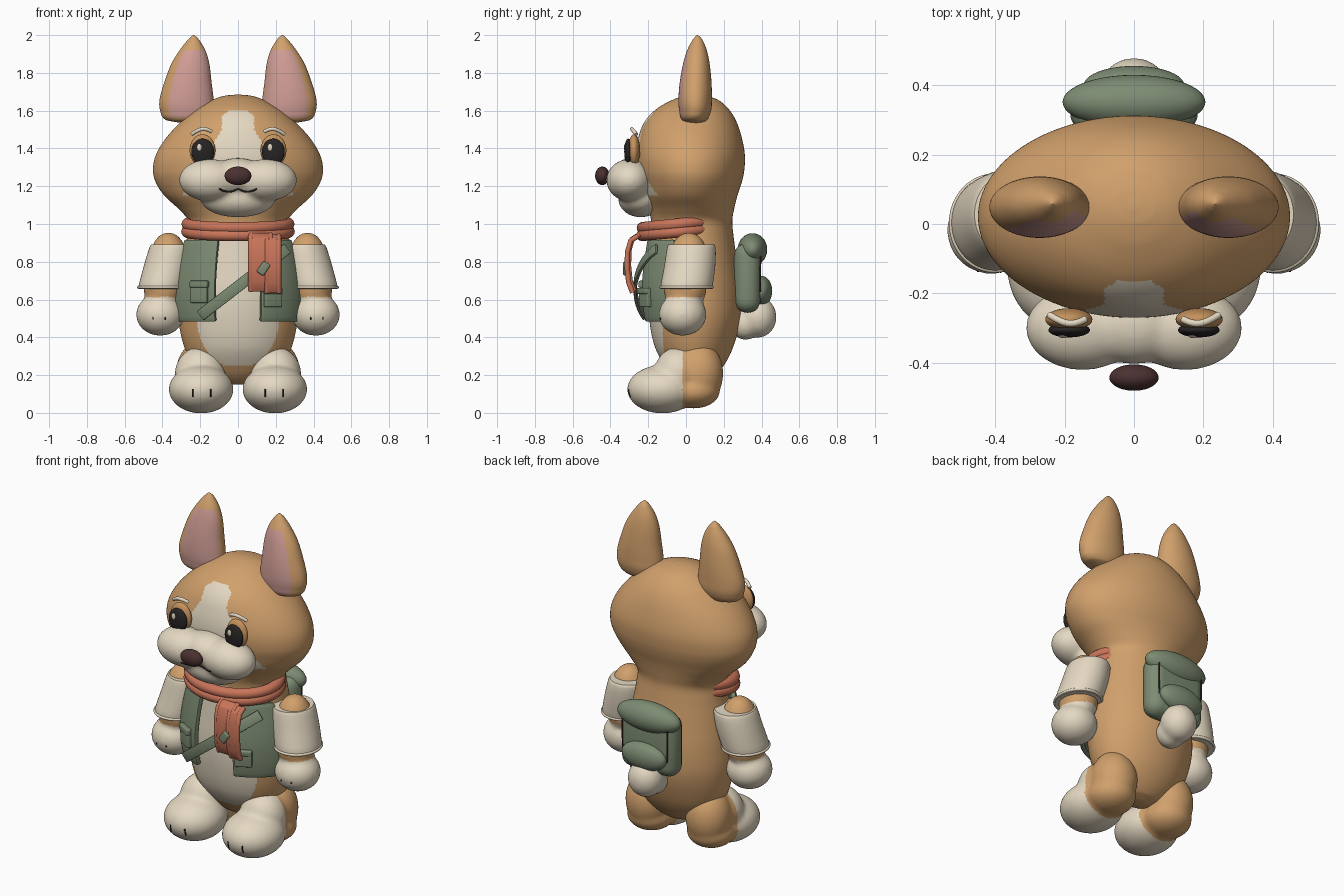
import bpy, bmesh, math
from mathutils import Matrix, Vector

cube = bpy.data.objects.get("Cube")
if cube:
    bpy.data.objects.remove(cube)


def material(name, rgb):
    m = bpy.data.materials.new(name)
    m.use_nodes = True
    m.diffuse_color = (*rgb, 1)
    m.node_tree.nodes["Principled BSDF"].inputs["Base Color"].default_value = (*rgb, 1)
    return m


FUR = material("tan_fur", (.64, .355, .15))
CREAM = material("cream", (.78, .69, .54))
GREEN = material("sage_green", (.205, .26, .17))
RED = material("brick_red", (.58, .175, .10))
PINK = material("ear_pink", (.63, .335, .30))
NOSE = material("nose_brown", (.07, .03, .03))
DARK = material("eye_black", (.02, .017, .017))
AMBER = material("eye_rim_tan", (.56, .29, .11))


def finish(name, mesh, mats, rule=None):
    """Link a mesh, shade it and colour its faces by a rule on the face centre."""
    ob = bpy.data.objects.new(name, mesh)
    bpy.context.collection.objects.link(ob)
    mesh.materials.clear()
    for m in mats:
        mesh.materials.append(m)
    for p in mesh.polygons:
        p.material_index = int(bool(rule and rule(p.center)))
    bpy.ops.object.select_all(action='DESELECT')
    ob.select_set(True)
    bpy.context.view_layer.objects.active = ob
    bpy.ops.object.shade_smooth_by_angle(angle=math.radians(40))
    return ob


def to_mesh(bm, name):
    mesh = bpy.data.meshes.new(name)
    bmesh.ops.recalc_face_normals(bm, faces=bm.faces)
    bm.to_mesh(mesh)
    bm.free()
    return mesh


def baked(data, setup=None):
    """Evaluate a temporary object with its modifiers into a plain mesh."""
    tmp = bpy.data.objects.new("temporary", data)
    bpy.context.collection.objects.link(tmp)
    if setup:
        setup(tmp)
    dg = bpy.context.evaluated_depsgraph_get()
    mesh = bpy.data.meshes.new_from_object(tmp.evaluated_get(dg))
    bpy.data.objects.remove(tmp)
    return mesh


def blob(bm, centre, radii):
    mat = Matrix.Translation(centre) @ Matrix.Diagonal((*radii, 1))
    bmesh.ops.create_uvsphere(bm, u_segments=40, v_segments=24, radius=1, matrix=mat)


def ellipsoid(name, centre, radii, mat):
    bm = bmesh.new()
    blob(bm, centre, radii)
    return finish(name, to_mesh(bm, name), [mat])


def fused(name, blobs, mats, rule=None):
    """Ellipsoids melted into one soft form."""
    bm = bmesh.new()
    for centre, radii in blobs:
        blob(bm, centre, radii)

    def setup(ob):
        r = ob.modifiers.new("melt", 'REMESH')
        r.mode, r.voxel_size = 'VOXEL', .011
        s = ob.modifiers.new("soften", 'SMOOTH')
        s.factor, s.iterations = .5, 16
    return finish(name, baked(to_mesh(bm, name), setup), mats, rule)


def section(rows, z):
    """Smoothly interpolated (centre x, half width, front y, back y) at a height."""
    i = max(k for k in range(len(rows) - 1) if rows[k][0] <= z or k == 0)
    a, b = rows[i], rows[i + 1]
    p, q = rows[max(i - 1, 0)], rows[min(i + 2, len(rows) - 1)]
    h = b[0] - a[0]
    u = min(max((z - a[0]) / h, 0), 1)
    out = []
    for k in range(1, 5):
        ma = (b[k] - p[k]) / (b[0] - p[0]) * h
        mb = (q[k] - a[k]) / (q[0] - a[0]) * h
        out.append((2*u**3 - 3*u*u + 1) * a[k] + (u**3 - 2*u*u + u) * ma
                   + (3*u*u - 2*u**3) * b[k] + (u**3 - u*u) * mb)
    return out


def ring_point(rows, z, ang, off=0):
    cx, w, f, b = section(rows, z)
    return Vector((cx + (w + off) * math.sin(ang),
                   (f + b) / 2 - ((b - f) / 2 + off) * math.cos(ang), z))


def loft(name, rows, n, steps, mats, rule=None):
    zs = [a[0] + (b[0] - a[0]) * k / steps for a, b in zip(rows, rows[1:]) for k in range(steps)]
    bm = bmesh.new()
    rings = [[bm.verts.new(ring_point(rows, z, 2 * math.pi * k / n)) for k in range(n)]
             for z in zs + [rows[-1][0]]]
    for r, t in zip(rings, rings[1:]):
        for k in range(n):
            bm.faces.new((r[k], r[(k + 1) % n], t[(k + 1) % n], t[k]))
    bm.faces.new(rings[0])
    bm.faces.new(rings[-1])
    return finish(name, to_mesh(bm, name), mats, rule)


def sheet(name, grid, thick, mat):
    """A grid of points thickened into cloth."""
    bm = bmesh.new()
    vs = [[bm.verts.new(p) for p in row] for row in grid]
    for r, t in zip(vs, vs[1:]):
        for k in range(len(r) - 1):
            bm.faces.new((r[k], r[k + 1], t[k + 1], t[k]))

    def setup(ob):
        s = ob.modifiers.new("thickness", 'SOLIDIFY')
        s.thickness, s.offset = thick, 0
        b = ob.modifiers.new("soft_edge", 'BEVEL')
        b.width, b.segments = thick * .25, 2
    return finish(name, baked(to_mesh(bm, name), setup), [mat])


def tube(name, pts, r, mat, cyclic=False):
    cu = bpy.data.curves.new(name, 'CURVE')
    cu.dimensions, cu.bevel_depth, cu.bevel_resolution = '3D', r, 5
    cu.use_fill_caps = True
    sp = cu.splines.new('POLY')
    sp.points.add(len(pts) - 1)
    for q, p in zip(sp.points, pts):
        q.co = (*p, 1)
    sp.use_cyclic_u = cyclic
    return finish(name, baked(cu), [mat])


def box(name, centre, size, turn, mat, bevel, axis='Z'):
    bm = bmesh.new()
    bmesh.ops.create_cube(bm, size=1, matrix=Matrix.Translation(centre)
                          @ Matrix.Rotation(turn, 4, axis) @ Matrix.Diagonal((*size, 1)))
    bmesh.ops.bevel(bm, geom=bm.edges[:], offset=bevel, segments=5, profile=.5, affect='EDGES')
    return finish(name, to_mesh(bm, name), [mat])


def front_of(ob, x, z):
    bpy.context.view_layer.update()
    hit, p, _, _ = ob.ray_cast((x, -2, z), (0, 1, 0))
    return p if hit else Vector((x, -.3, z))


# Body and head in one lofted skin
body = [(z, 0, w, f, b) for z, w, f, b in (
    (.15, .03, .02, .08), (.17, .12, -.04, .13), (.25, .23, -.11, .2), (.35, .285, -.165, .25),
    (.5, .315, -.195, .29), (.65, .31, -.2, .29), (.8, .29, -.19, .27), (.95, .265, -.18, .25),
    (1.02, .265, -.185, .245), (1.08, .315, -.2, .255), (1.15, .39, -.23, .272),
    (1.22, .435, -.25, .295), (1.28, .45, -.265, .308), (1.36, .437, -.27, .312),
    (1.45, .385, -.255, .297), (1.54, .303, -.22, .268), (1.61, .22, -.155, .225),
    (1.66, .13, -.065, .165), (1.68, .065, .0, .1), (1.685, .01, .04, .06))]


def pale(c):
    belly = abs(c.x / .225) ** 2.5 + abs((c.z - .62) / .375) ** 2.5 < 1
    half = .085 + max(0, 1.5 - c.z) * .6 - max(0, c.z - 1.57) * 1.2
    return c.y < 0 and (belly or (1.15 < c.z < 1.6 and abs(c.x) < half))


loft("body_and_head", body, 256, 8, [FUR, CREAM], pale)

# Muzzle, nose and mouth
muzzle = fused("muzzle", [((s * .148, -.3, 1.232), (.165, .122, .112)) for s in (1, -1)]
               + [((0, -.285, 1.25), (.15, .12, .1)), ((0, -.24, 1.135), (.2, .12, .1))], [CREAM])
ellipsoid("nose", (0, -.443, 1.255), (.071, .038, .049), NOSE)
mouth = [front_of(muzzle, k / 120, 1.186 - .015 * math.sin(abs(k) / 12 * math.pi)) for k in range(-12, 13)]
tube("mouth", mouth, .005, DARK)

# Ears
ear = [(1.535, .27, .03, .02, .08), (1.55, .27, .11, -.02, .11), (1.6, .27, .142, -.036, .133),
       (1.66, .272, .143, -.04, .137), (1.75, .265, .125, -.033, .135), (1.85, .252, .1, -.015, .125),
       (1.92, .241, .068, .006, .11), (1.97, .236, .034, .032, .09), (1.99, .235, .016, .047, .075),
       (2, .235, .003, .057, .063)]


def inner_ear(c):
    cx, w, f, b = section(ear, c.z)
    return c.y < (f + b) / 2 - .02 and 1.565 < c.z < 1.92 and -.95 < (abs(c.x) - cx) / w < .68


for s, side in ((1, "left"), (-1, "right")):
    loft(side + "_ear", [(z, s * cx, w, f, b) for z, cx, w, f, b in ear], 96, 7, [FUR, PINK], inner_ear)

    # Eyes and brows
    ellipsoid(side + "_eye_rim", (s * .188, -.275, 1.39), (.068, .032, .085), AMBER)
    ellipsoid(side + "_eye", (s * .187, -.306, 1.382), (.06, .021, .07), DARK)
    ellipsoid(side + "_eye_glint", (s * .187 - .017, -.323, 1.405), (.013, .006, .019), CREAM)
    rise = [math.sin(math.pi * (t + 2) / 12) for t in range(11)]
    tube(side + "_brow", [(s * (.14 + .0105 * t), -.262 - .025 * h, 1.475 + .028 * h)
                          for t, h in enumerate(rise)], .01, CREAM)

    # Arms with pale hands and short sleeves
    arm = fused(side + "_arm", [((s * .368, .015, .81), (.1, .105, .147)), ((s * .395, -.005, .66), (.105, .115, .12)),
                                ((s * .412, -.018, .52), (.128, .127, .112))],
                [FUR, CREAM], lambda c: c.z < .615)
    loft(side + "_sleeve", [(.655, s * .402, .122, -.13, .135), (.665, s * .402, .126, -.135, .14),
                            (.78, s * .372, .126, -.115, .155), (.875, s * .352, .117, -.1, .157),
                            (.892, s * .35, .11, -.094, .15)], 64, 3, [CREAM])
    hem = [(.4, s * .402, .124, -.133, .138), (.9, s * .402, .124, -.133, .138)]
    tube(side + "_sleeve_hem", [ring_point(hem, .665, math.pi * k / 24) for k in range(48)], .008, CREAM, True)

    # Legs with pale feet
    foot = fused(side + "_leg", [((s * .195, -.125, .125), (.172, .187, .128)), ((s * .2, -.04, .205), (.135, .13, .145)),
                                 ((s * .2, .066, .21), (.13, .132, .17)), ((s * .2, .04, .115), (.137, .14, .092))],
                 [FUR, CREAM], lambda c: c.y < -.02)
    for dx in (.145, .24):
        tube(side + "_toe_line", [front_of(foot, s * dx, .085 + .014 * k) for k in range(4)], .004, DARK)
    for dx in (.385, .45):
        ellipsoid(side + "_finger_mark", front_of(arm, s * dx, .5), (.004, .004, .007), DARK)

    # Vest panels, fullest at mid height
    panel = []
    for j in range(17):
        full = math.sin(math.pi * j / 16)
        panel.append([ring_point(body, .485 + .43 * j / 16, s * math.radians(20 + (47 + 8 * full) * k / 18),
                                 .026 + .014 * full) for k in range(19)])
    sheet(side + "_vest_panel", panel, .028, GREEN)


def on_body(x, z, off):
    w = section(body, z)[1]
    return ring_point(body, z, math.asin(max(-1, min(1, x / (w + off)))), off)


# Vest pockets with flaps
for x, z, h in ((-.205, .64, .115), (.185, .61, .1)):
    turn = math.asin(x / .32) * .8
    box("vest_pocket", on_body(x, z, .055), (.1, .03, h), turn, GREEN, .008)
    box("vest_pocket_flap", on_body(x, z + h * .36, .065), (.108, .03, h * .32), turn, GREEN, .008)

# Diagonal chest strap
across = Vector((-.62, 0, .78)) * .03
line = [on_body(-.2 + .46 * k / 20, .515 + .355 * k / 20, .07) for k in range(21)]
sheet("chest_strap", [[p - across, p + across] for p in line], .016, GREEN)
box("strap_slider", (.135, -.318, .765), (.045, .03, .07), .6, GREEN, .01, 'Y')

# Scarf wraps, lower at the front, and hanging ends
for z, grow in ((.96, .002), (1.0, 0)):
    tube("scarf_wrap", [((.268 + grow) * math.sin(a), -.03 - (.2 + grow) * math.cos(a), z - .02 * math.cos(a))
                        for a in (2 * math.pi * k / 72 for k in range(72))], .031, RED, True)
drop = ((-.245, .945), (-.285, .92), (-.302, .86), (-.304, .78), (-.296, .7), (-.275, .645))
for x, half, shift in ((.12, .052, 0), (.185, .03, -.008)):
    sheet("scarf_end", [[(x + half * t, y + shift, z + shift) for t in (-1, -.33, .33, 1)]
                        for y, z in drop], .024, RED)
    for t in (-1, 1):
        tube("scarf_end_edge", [(x + half * t, y + shift, z + shift) for y, z in drop], .014, RED)

# Backpack
box("backpack_body", (0, .325, .715), (.37, .14, .37), 0, GREEN, .069)
ellipsoid("backpack_lid", (0, .352, .865), (.206, .078, .086), GREEN)
ellipsoid("backpack_pocket", (0, .4, .645), (.145, .056, .08), GREEN)
for s in (1, -1):
    tube("backpack_seam", [(s * .15, y, z) for y, z in ((.395, .83), (.394, .75), (.392, .64))], .004, NOSE)

# Tail
fused("tail", [((0, .38, .507), (.103, .1, .11)), ((0, .315, .47), (.085, .08, .085))], [CREAM])
